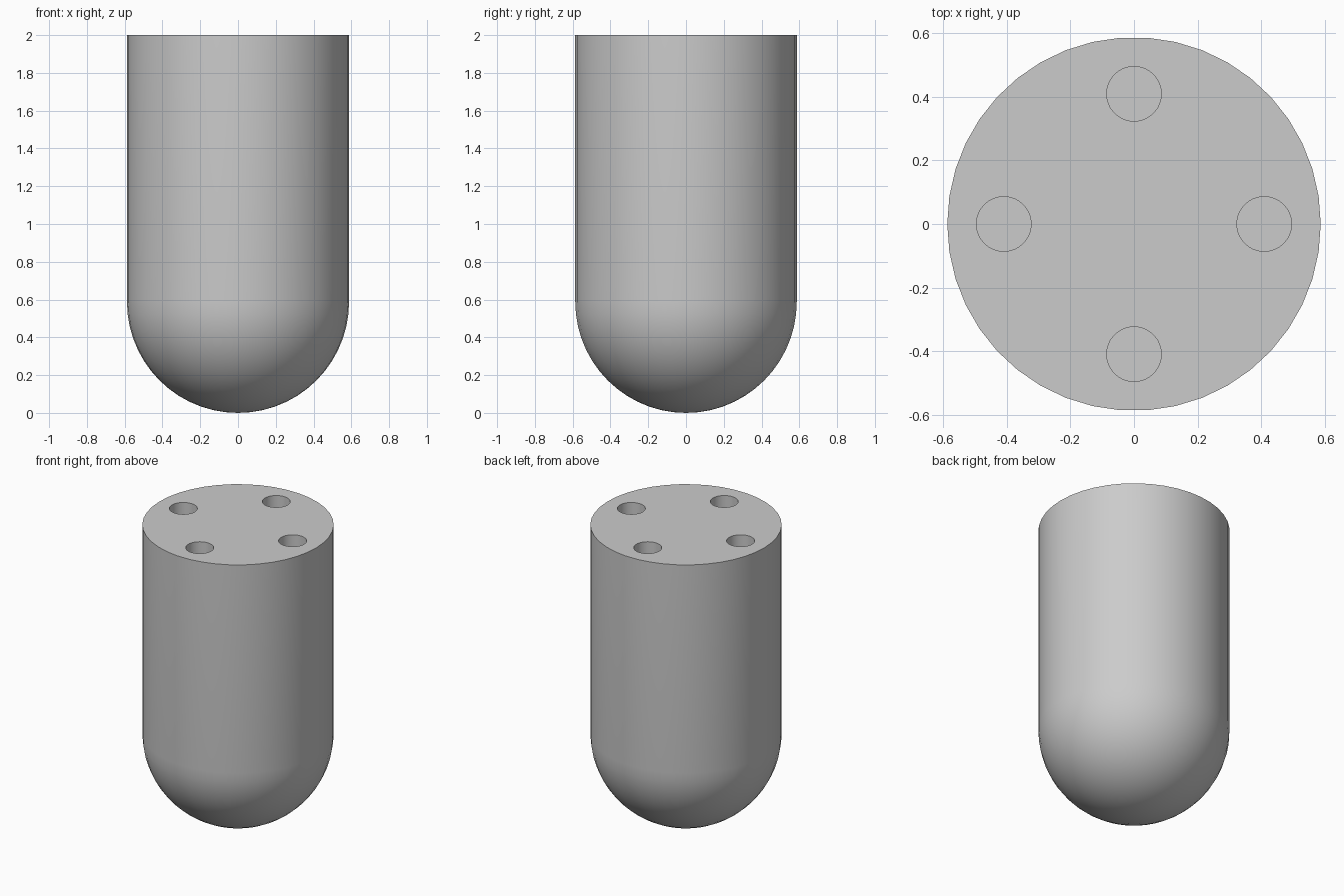
import bpy, bmesh, math

if "Cube" in bpy.data.objects:
    bpy.data.objects.remove(bpy.data.objects["Cube"])

RADIUS, HEIGHT, SIDES = 0.588, 2.0, 42
HOLE_RADIUS, HOLE_OFFSET, HOLE_DEPTH = 0.086, 0.41, 0.35

grey = bpy.data.materials.new("light grey")
grey.diffuse_color = (0.6, 0.6, 0.6, 1)
grey.use_nodes = True
grey.node_tree.nodes["Principled BSDF"].inputs["Base Color"].default_value = grey.diffuse_color


def activate(obj):
    bpy.ops.object.select_all(action='DESELECT')
    obj.select_set(True)
    bpy.context.view_layer.objects.active = obj


# Round-bottomed body: rings of a half sphere, then the straight wall
bm = bmesh.new()
steps = 14
profile = [(RADIUS * math.sin(a), RADIUS * (1 - math.cos(a)))
           for a in (i * math.pi / 2 / steps for i in range(1, steps + 1))]
profile.append((RADIUS, HEIGHT))
rings = [[bm.verts.new((r * math.cos(t), r * math.sin(t), z))
          for t in (k * math.tau / SIDES for k in range(SIDES))]
         for r, z in profile]
tip = bm.verts.new((0, 0, 0))
for k in range(SIDES):
    n = (k + 1) % SIDES
    bm.faces.new((tip, rings[0][n], rings[0][k]))
    for low, high in zip(rings, rings[1:]):
        bm.faces.new((low[k], low[n], high[n], high[k]))
bm.faces.new(rings[-1])
mesh = bpy.data.meshes.new("body")
bm.to_mesh(mesh)
bm.free()
body = bpy.data.objects.new("body", mesh)
bpy.context.collection.objects.link(body)
mesh.materials.append(grey)

# Four blind holes in the flat top
for i in range(4):
    a = i * math.pi / 2
    bpy.ops.mesh.primitive_cylinder_add(
        vertices=SIDES, radius=HOLE_RADIUS, depth=HOLE_DEPTH + 0.1,
        location=(HOLE_OFFSET * math.cos(a), HOLE_OFFSET * math.sin(a),
                  HEIGHT - HOLE_DEPTH / 2 + 0.05))
    cutter = bpy.context.object
    cutter.name = f"hole_cutter_{i + 1}"
    cutter.data.materials.append(grey)
    cut = body.modifiers.new("hole", 'BOOLEAN')
    cut.operation, cut.solver, cut.object = 'DIFFERENCE', 'EXACT', cutter
    activate(body)
    bpy.ops.object.modifier_apply(modifier=cut.name)
    bpy.data.objects.remove(cutter, do_unlink=True)

activate(body)
bpy.ops.object.shade_smooth_by_angle(angle=math.radians(30))
